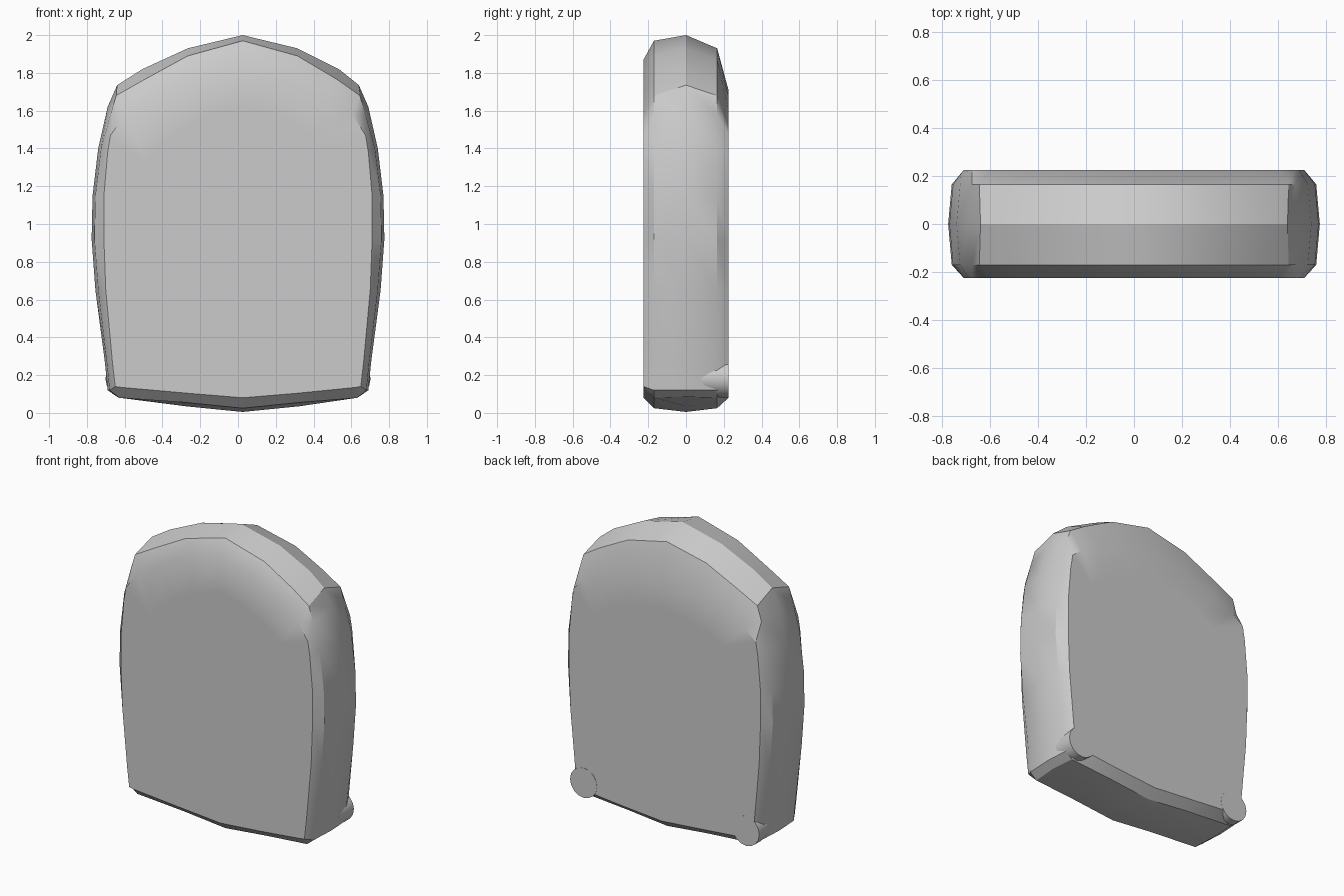
import bpy
import bmesh
import math

cube = bpy.data.objects.get("Cube")
if cube:
    bpy.data.objects.remove(cube, do_unlink=True)

grey = bpy.data.materials.new("light grey")
grey.use_nodes = True
grey.diffuse_color = (0.6, 0.6, 0.6, 1)
grey.node_tree.nodes["Principled BSDF"].inputs["Base Color"].default_value = (0.6, 0.6, 0.6, 1)

# Half outlines (x, z), from top centre down to bottom centre
MIDDLE = [(0, 2.0), (.29, 1.93), (.52, 1.82), (.64, 1.735), (.69, 1.62), (.74, 1.40), (.77, 1.15),
          (.775, .92), (.755, .65), (.705, .27), (.69, .12), (.64, .085), (.30, .035), (0, .005)]
SHOULDER_SIDE = [(.645, 1.68), (.675, 1.58), (.725, 1.40), (.755, 1.15), (.76, .92), (.74, .65),
                 (.695, .27), (.68, .12), (.63, .08), (.30, .055), (0, .025)]
FACE_SIDE = [(.675, 1.47), (.69, 1.38), (.71, 1.15), (.71, .92), (.70, .65),
             (.665, .27), (.65, .14), (.62, .135), (.30, .105), (0, .08)]
FRONT_SHOULDER = [(0, 1.97), (.29, 1.89), (.51, 1.765)] + SHOULDER_SIDE
BACK_SHOULDER = [(0, 1.93), (.29, 1.865), (.51, 1.755)] + SHOULDER_SIDE
# One fewer side point: the crease runs from the shoulder corner to the face corner
FRONT_FACE = [(0, 1.87), (.25, 1.80), (.45, 1.69), (.60, 1.58)] + FACE_SIDE
BACK_FACE = [(0, 1.71), (.25, 1.675), (.45, 1.61), (.60, 1.53)] + FACE_SIDE


def inner(half, s):
    """Shrink an outline toward the middle of the panel."""
    return [(x * s, 0.9 + (z - 0.9) * s) for x, z in half]


def ring(bm, half, y):
    """Full loop from a half outline, with the peak slightly off centre."""
    loop = half + [(-x, z) for x, z in half[-2:0:-1]]
    return [bm.verts.new((x + 0.025 * max(0, 1 - (abs(x) / 0.64) ** 4), y, z)) for x, z in loop]


def finish(bm, name):
    bmesh.ops.recalc_face_normals(bm, faces=bm.faces[:])
    mesh = bpy.data.meshes.new(name)
    bm.to_mesh(mesh)
    bm.free()
    mesh.materials.append(grey)
    obj = bpy.data.objects.new(name, mesh)
    bpy.context.collection.objects.link(obj)
    bpy.ops.object.select_all(action='DESELECT')
    bpy.context.view_layer.objects.active = obj
    obj.select_set(True)
    bpy.ops.object.shade_smooth_by_angle(angle=math.radians(30))
    return obj


# Padded panel: rings lofted from front to back
bm = bmesh.new()
rings = [ring(bm, half, y) for half, y in (
    (inner(FRONT_FACE, 0.75), -0.225), (FRONT_FACE, -0.225), (FRONT_SHOULDER, -0.17),
    (MIDDLE, 0), (BACK_SHOULDER, 0.165), (BACK_FACE, 0.225), (inner(BACK_FACE, 0.75), 0.225))]
for a, b in zip(rings, rings[1:]):
    n = len(a)
    for i in range(n):
        j = (i + 1) % n
        bm.faces.new((a[i], a[j], b[j], b[i]))
bm.faces.new(rings[0])
bm.faces.new(rings[-1])
finish(bm, "backrest_panel")

# Round mounting bosses at the lower back corners
for name, side in (("left_boss", 1), ("right_boss", -1)):
    bm = bmesh.new()
    loops = []
    for y, r in ((0.08, 0.09), (0.165, 0.1), (0.226, 0.1)):
        loops.append([bm.verts.new((side * 0.602 + r * math.cos(t * math.tau / 16), y,
                                    0.182 + r * math.sin(t * math.tau / 16))) for t in range(16)])
    for a, b in zip(loops, loops[1:]):
        for i in range(16):
            j = (i + 1) % 16
            bm.faces.new((a[i], a[j], b[j], b[i]))
    bm.faces.new(loops[0])
    bm.faces.new(loops[-1])
    finish(bm, name)
